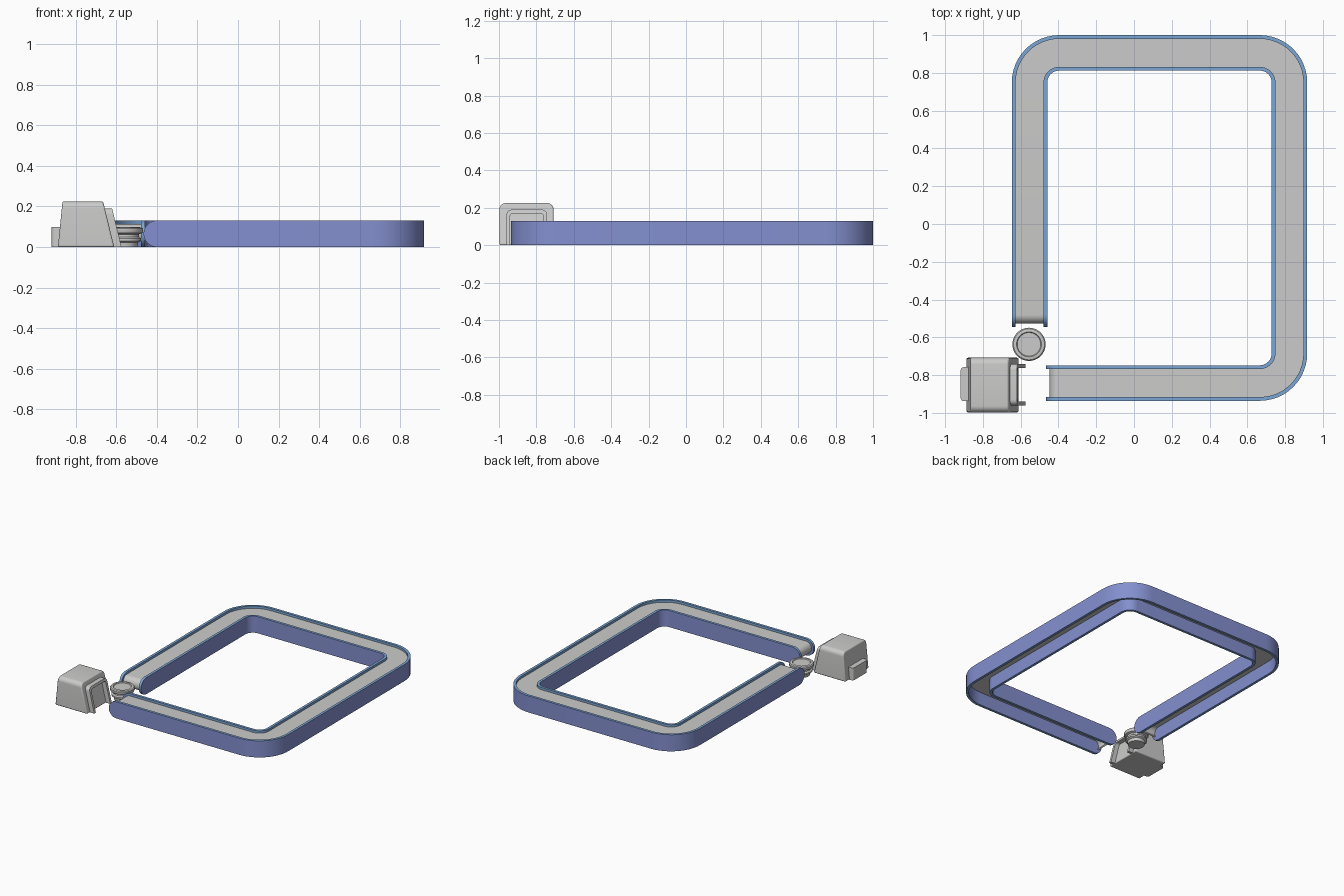
import bpy, bmesh, math
from mathutils import Vector

if "Cube" in bpy.data.objects:
    bpy.data.objects.remove(bpy.data.objects["Cube"])


def material(name, rgb):
    m = bpy.data.materials.new(name)
    m.diffuse_color = (*rgb, 1)
    m.use_nodes = True
    m.node_tree.nodes["Principled BSDF"].inputs["Base Color"].default_value = m.diffuse_color
    return m


GREY = material("light grey", (0.60, 0.60, 0.595))
PERI = material("periwinkle blue", (0.23, 0.28, 0.63))
RIM = material("steel blue", (0.20, 0.38, 0.66))


def finish(name, bm, mats, bevel=0.0, angle=35):
    bmesh.ops.remove_doubles(bm, verts=bm.verts, dist=1e-5)
    bmesh.ops.recalc_face_normals(bm, faces=bm.faces)
    me = bpy.data.meshes.new(name)
    bm.to_mesh(me)
    bm.free()
    ob = bpy.data.objects.new(name, me)
    bpy.context.collection.objects.link(ob)
    for m in mats:
        me.materials.append(m)
    if bevel:
        b = ob.modifiers.new("bevel", 'BEVEL')
        b.width, b.segments, b.limit_method = bevel, 3, 'ANGLE'
        b.angle_limit = math.radians(40)
    bpy.ops.object.select_all(action='DESELECT')
    bpy.context.view_layer.objects.active = ob
    ob.select_set(True)
    bpy.ops.object.shade_smooth_by_angle(angle=math.radians(angle))
    return ob


def loft(rings, slots=None, caps=True):
    """Skin closed rings of points; slots gives a material per ring edge."""
    bm = bmesh.new()
    vs = [[bm.verts.new(p) for p in r] for r in rings]
    n = len(rings[0])
    for a, b in zip(vs, vs[1:]):
        for i in range(n):
            j = (i + 1) % n
            f = bm.faces.new((a[i], a[j], b[j], b[i]))
            f.material_index = slots[i] if slots else 0
    if caps:
        bm.faces.new(vs[0])
        bm.faces.new(vs[-1])
    return bm


# Track centre line: three rounded corners, open at the front left
LX, RX, TY, BY = -0.553, 0.823, 0.906, -0.842
START, END = Vector((LX, -0.545)), Vector((-0.465, BY))
CR, H, HALF, WALL = 0.157, 0.13, 0.094, 0.02
R = H / 2
path = []
for cx, cy, a0 in ((LX + CR, TY - CR, 180), (RX - CR, TY - CR, 90), (RX - CR, BY + CR, 0)):
    for k in range(13):
        a = math.radians(a0 - 90 * k / 12)
        n = Vector((math.cos(a), math.sin(a)))
        path.append((Vector((cx, cy)) + n * CR, n))
N0, N1 = Vector((-1, 0)), Vector((0, -1))


def stations(end_profile):
    """end_profile: (distance from end, data...) rows running inwards."""
    out = [(START + Vector((0, d)), N0, data) for d, *data in end_profile]
    out += [(p, n, end_profile[-1][1:]) for p, n in path]
    out += [(END + Vector((d, 0)), N1, data) for d, *data in reversed(end_profile)]
    return out


def at(p, n, off, z):
    q = p + n * off
    return (q.x, q.y, z)


# Side walls with half-round ends
BELT_Z = 0.112
ends = []
for k in range(11):
    a = math.radians(9 * k)
    ends.append((R - R * math.cos(a), R - R * math.sin(a), R + R * math.sin(a)))
for name, s in (("outer_track_wall", 1), ("inner_track_wall", -1)):
    rings = []
    for p, n, (lo, hi) in stations(ends):
        mid = max(lo, min(hi, BELT_Z))
        o, i = s * HALF, s * (HALF - WALL)
        rings.append([at(p, n, o, lo), at(p, n, o, hi), at(p, n, i, hi),
                      at(p, n, i, mid), at(p, n, i, lo)])
    finish(name, loft(rings, (0, 1, 1, 0, 1), caps=False), (PERI, RIM))

# Thin belt that curls down at both ends
curl = []
RO, RI = BELT_Z - R, BELT_Z - R - 0.01
for k in range(11):
    a = math.radians(130 - 13 * k)
    curl.append((0.065 - RO * math.sin(a), R + RO * math.cos(a),
                 0.065 - RI * math.sin(a), R + RI * math.cos(a)))
rings = []
W = HALF - WALL
for p, n, (zo, di, zi) in stations(curl):
    q = p
    if n == N0 and p.y < 0:
        q = START + Vector((0, di))
    elif n == N1 and p.x < 0:
        q = END + Vector((di, 0))
    rings.append([at(p, n, W, zo), at(p, n, -W, zo), at(q, n, -W, zi), at(q, n, W, zi)])
finish("belt", loft(rings), (GREY,))


# Rounded arch outline in y and z, open end on the ground
def arch(y0, y1, top, r):
    pts = [(y0, 0.0)]
    for cy, a0 in ((y0 + r, 180), (y1 - r, 90)):
        for k in range(7):
            a = math.radians(a0 - 15 * k)
            pts.append((cy + r * math.cos(a), top - r + r * math.sin(a)))
    return pts + [(y1, 0.0)]


def front_x(z):
    return -0.61 - 0.244 * z


# Housing with sloping faces
outline = arch(-0.998, -0.708, 0.225, 0.035)
finish("housing", loft([[(-0.887 + 0.1 * z, y, z) for y, z in outline],
                        [(front_x(z), y, z) for y, z in outline]]), (GREY,), 0.008)

# Arched doorway frame on the track side
outer = arch(-0.96, -0.742, 0.19, 0.03)
inner = arch(-0.94, -0.762, 0.17, 0.015)
bm = bmesh.new()
grid = []
for (yo, zo), (yi, zi) in zip(outer, inner):
    grid.append([bm.verts.new((front_x(z) + dx, y, z)) for y, z, dx in
                 ((yo, zo, -0.005), (yo, zo, 0.036), (yi, zi, 0.036), (yi, zi, -0.005))])
for a, b in zip(grid, grid[1:]):
    for i in range(4):
        j = (i + 1) % 4
        bm.faces.new((a[i], a[j], b[j], b[i]))
bm.faces.new(grid[0])
bm.faces.new(grid[-1])
finish("doorway_frame", bm, (GREY,))

# Small box on the far side of the housing
bm = bmesh.new()
bmesh.ops.create_cube(bm, size=1)
for v in bm.verts:
    v.co = (-0.895 + v.co.x * 0.046, -0.848 + v.co.y * 0.18, 0.0485 + v.co.z * 0.097)
edges = [e for e in bm.edges if all(v.co.x < -0.9 for v in e.verts)
         and abs(e.verts[0].co.z - e.verts[1].co.z) > 0.05]
bmesh.ops.bevel(bm, geom=edges, offset=0.018, segments=4, profile=0.5, affect='EDGES')
finish("side_box", bm, (GREY,))

# Round spool in the corner gap
profile = [(0.060, 0.0), (0.064, 0.022), (0.078, 0.03), (0.078, 0.042), (0.068, 0.05),
           (0.068, 0.062), (0.084, 0.068), (0.088, 0.074), (0.088, 0.090),
           (0.082, 0.096), (0.066, 0.098), (0.062, 0.092)]
rings = [[(-0.556 + r * math.cos(t * math.tau / 40), -0.637 + r * math.sin(t * math.tau / 40), z)
          for t in range(40)] for r, z in profile]
finish("corner_spool", loft(rings), (GREY,))
